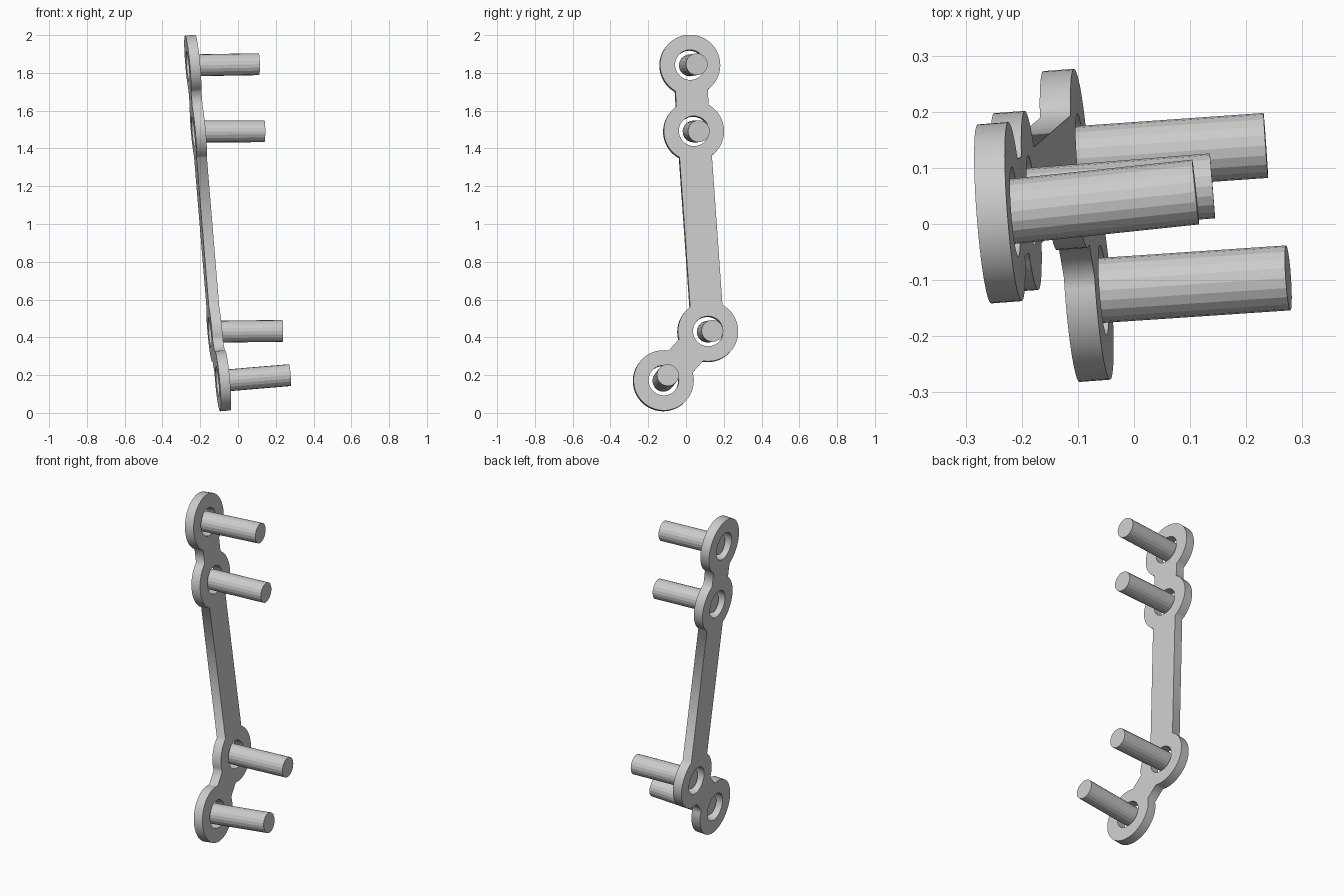
import bpy
import math
from mathutils import Vector, Matrix

cube = bpy.data.objects.get("Cube")
if cube:
    bpy.data.objects.remove(cube, do_unlink=True)

RING_R, HOLE_R, NECK_HALF = 0.16, 0.08, 0.086
PLATE_THICK, PIN_R = 0.055, 0.058

# Ring centres down the plate, and the free end of the pin in each ring
rings = [Vector(p) for p in ((-0.24, 0.02, 1.84), (-0.21, 0.04, 1.49),
                             (-0.122, 0.115, 0.43), (-0.082, -0.12, 0.17))]
pin_ends = [Vector(p) for p in ((0.11, 0.057, 1.846), (0.14, 0.068, 1.491),
                                (0.235, 0.14, 0.434), (0.275, -0.096, 0.2))]

# Tilted frame of the plate
normal = Vector((1, 0.075, 0.088)).normalized()
across = Vector((0, 1, 0))
across = (across - normal * across.dot(normal)).normalized()
along = normal.cross(across)
origin = rings[1]
frame = Matrix((across, along, normal)).transposed().to_4x4()
frame.translation = origin
flat = [Vector(((p - origin).dot(across), (p - origin).dot(along))) for p in rings]


def arc(centre, radius, start, sweep):
    steps = max(3, round(sweep / math.tau * 48))
    return [centre + radius * Vector((math.cos(start + sweep * i / steps),
                                      math.sin(start + sweep * i / steps)))
            for i in range(steps + 1)]


def bearing(a, b):
    return math.atan2(b.y - a.y, b.x - a.x)


# Outline: walk down one side of the chain of rings and back up the other
walk = [0, 1, 2, 3, 2, 1]
neck_angle = math.asin(NECK_HALF / RING_R)
outline = []
for i, ring in enumerate(walk):
    c = flat[ring]
    start = bearing(c, flat[walk[i - 1]]) + neck_angle
    end = bearing(c, flat[walk[(i + 1) % len(walk)]]) - neck_angle
    outline += arc(c, RING_R, start, (end - start) % math.tau)

loops = [outline] + [arc(c, HOLE_R, 0, math.tau)[:-1] for c in flat]

# Plate: filled outline with holes, given thickness
curve = bpy.data.curves.new("plate", "CURVE")
curve.dimensions = "2D"
curve.fill_mode = "BOTH"
curve.extrude = PLATE_THICK / 2
for loop in loops:
    spline = curve.splines.new("POLY")
    spline.points.add(len(loop) - 1)
    for point, co in zip(spline.points, loop):
        point.co = (co.x, co.y, 0, 1)
    spline.use_cyclic_u = True
plate = bpy.data.objects.new("plate", curve)
bpy.context.collection.objects.link(plate)
plate.matrix_world = frame
bpy.ops.object.select_all(action="DESELECT")
plate.select_set(True)
bpy.context.view_layer.objects.active = plate
bpy.ops.object.convert(target="MESH")
plate = bpy.context.object
bpy.ops.object.mode_set(mode="EDIT")
bpy.ops.mesh.select_all(action="SELECT")
bpy.ops.mesh.remove_doubles(threshold=0.0001)
bpy.ops.mesh.normals_make_consistent(inside=False)
bpy.ops.object.mode_set(mode="OBJECT")

# Pins: one standing in each hole
names = ("top_pin", "upper_pin", "lower_pin", "bottom_pin")
for name, base, end in zip(names, rings, pin_ends):
    axis = end - base
    bpy.ops.mesh.primitive_cylinder_add(vertices=20, radius=PIN_R, depth=axis.length,
                                        location=(base + end) / 2,
                                        rotation=axis.to_track_quat("Z", "Y").to_euler())
    bpy.context.object.name = name
